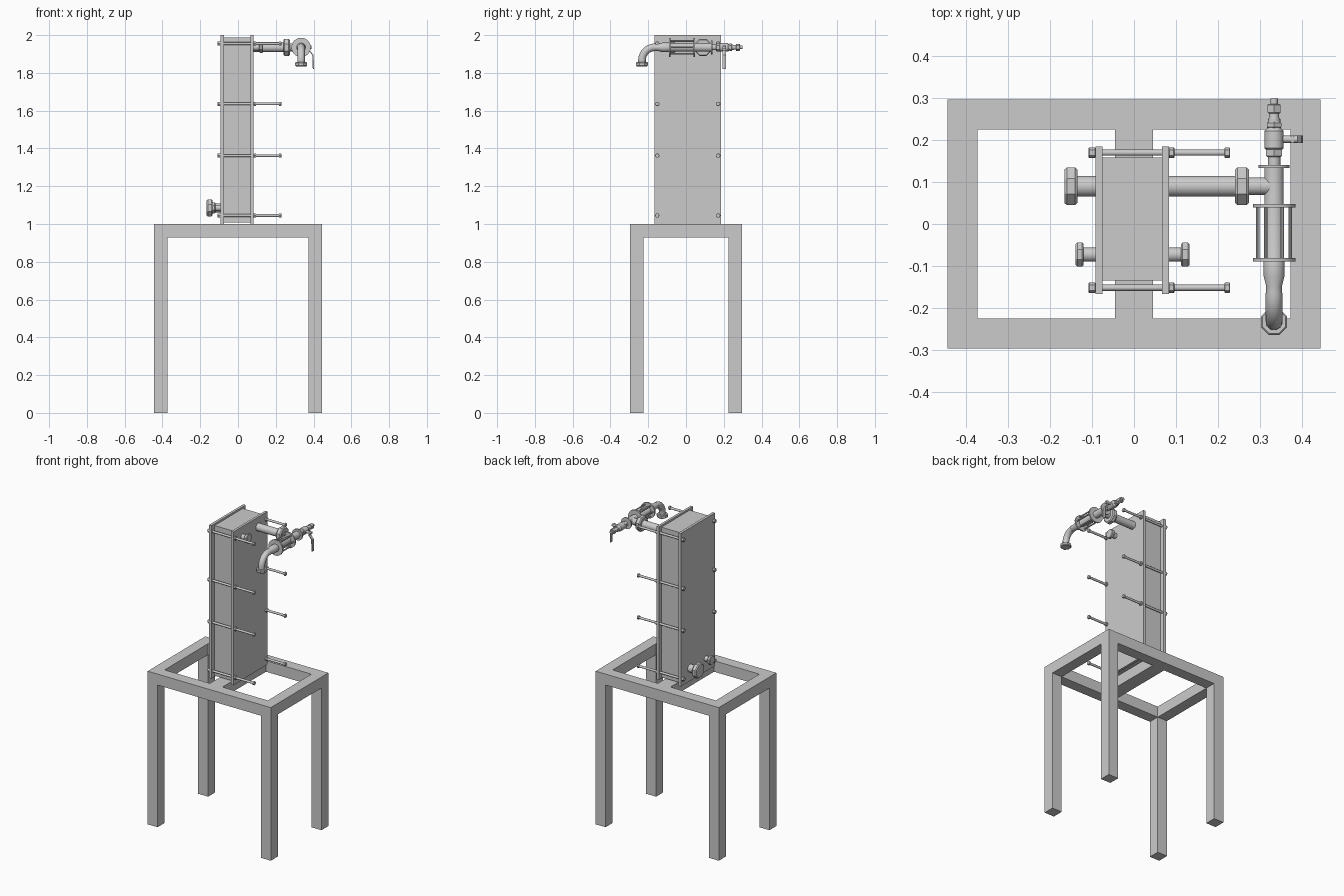
import bpy, bmesh, math
from mathutils import Vector, Matrix

if "Cube" in bpy.data.objects:
    bpy.data.objects.remove(bpy.data.objects["Cube"])

AXIS = {'X': Vector((1, 0, 0)), 'Y': Vector((0, 1, 0)), 'Z': Vector((0, 0, 1))}


def finish(name, bm, smooth=False):
    bmesh.ops.recalc_face_normals(bm, faces=bm.faces)
    me = bpy.data.meshes.new(name)
    bm.to_mesh(me)
    bm.free()
    ob = bpy.data.objects.new(name, me)
    bpy.context.collection.objects.link(ob)
    if smooth:
        bpy.ops.object.select_all(action='DESELECT')
        ob.select_set(True)
        bpy.context.view_layer.objects.active = ob
        bpy.ops.object.shade_smooth_by_angle(angle=math.radians(35))
    return ob


def add_box(bm, x0, x1, y0, y1, z0, z1):
    m = Matrix.Translation(((x0 + x1) / 2, (y0 + y1) / 2, (z0 + z1) / 2))
    bmesh.ops.create_cube(bm, size=1, matrix=m @ Matrix.Diagonal((x1 - x0, y1 - y0, z1 - z0, 1)))


def box(name, *b):
    bm = bmesh.new()
    add_box(bm, *b)
    return finish(name, bm)


def add_lathe(bm, axis, origin, profile, sides):
    """Closed turned shape: profile is (distance along axis, radius)."""
    rot = Vector((0, 0, 1)).rotation_difference(AXIS[axis]).to_matrix()
    rings = []
    for d, r in profile:
        ring = []
        for i in range(sides):
            a = 2 * math.pi * (i + 0.5) / sides
            ring.append(bm.verts.new(rot @ Vector((r * math.cos(a), r * math.sin(a), d)) + Vector(origin)))
        rings.append(ring)
    for a, b in zip(rings, rings[1:]):
        for i in range(sides):
            j = (i + 1) % sides
            bm.faces.new((a[i], a[j], b[j], b[i]))
    bm.faces.new(rings[0])
    bm.faces.new(rings[-1])


def lathe(name, axis, origin, profile, sides=24):
    bm = bmesh.new()
    add_lathe(bm, axis, origin, profile, sides)
    return finish(name, bm, sides > 8)


def nut(name, axis, origin, a, b, r, sides=8):
    c = min(0.12 * r, (b - a) / 4)
    return lathe(name, axis, origin, [(a, r - c), (a + c, r), (b - c, r), (b, r - c)], sides)


# Stand: mitred-looking top frame, cross beam and four legs
W, D, T = 0.445, 0.297, 0.072
for s, n in ((-1, 'left'), (1, 'right')):
    xs = sorted((s * W, s * (W - T)))
    box(f'side_rail_{n}', *xs, -D, D, 1 - T, 1)
    for t, m in ((-1, 'front'), (1, 'back')):
        ys = sorted((t * D, t * (D - T)))
        box(f'leg_{m}_{n}', *xs, *ys, 0, 1 - T)
for t, m in ((-1, 'front'), (1, 'back')):
    ys = sorted((t * D, t * (D - T)))
    box(f'{m}_rail', -W + T, W - T, *ys, 1 - T, 1)
box('cross_beam', -0.045, 0.045, -D + T, D - T, 1 - T, 1)

# Exchanger: plate pack between two end plates
box('plate_pack', -0.075, 0.067, -0.135, 0.158, 1.008, 1.988)
box('end_plate_left', -0.092, -0.075, -0.167, 0.185, 1, 2)
box('end_plate_right', 0.067, 0.083, -0.167, 0.185, 1, 2)

# Tie rods with nuts
for k, y in enumerate((-0.152, 0.17)):
    for i, z in enumerate((1.045, 1.362, 1.636, 1.955)):
        o = (0, y, z)
        lathe(f'tie_rod_{k}_{i}', 'X', o, [(-0.1, 0.0075), (0.22, 0.0075)], 12)
        for a, b in ((-0.108, -0.092), (0.083, 0.096), (0.216, 0.229)):
            nut(f'tie_nut_{k}_{i}', 'X', o, a, b, 0.0125, 6)

# Ports
PZ = 1.935
low, high = (0, 0.09, 1.085), (0, 0.09, PZ)
lathe('lower_port_pipe', 'X', low, [(-0.14, 0.025), (-0.09, 0.025)])
nut('lower_port_nut', 'X', low, -0.166, -0.135, 0.049)
lathe('upper_pipe', 'X', high, [(0.08, 0.025), (0.25, 0.025)])
nut('upper_pipe_nut', 'X', high, 0.241, 0.274, 0.049)
lathe('tee_branch', 'X', high, [(0.27, 0.021), (0.33, 0.021)])
lathe('small_port_pipe_left', 'X', (0, -0.073, 1.085), [(-0.125, 0.017), (-0.09, 0.017)])
nut('small_port_nut_left', 'X', (0, -0.073, 1.085), -0.139, -0.12, 0.031)
lathe('small_port_pipe_right', 'X', (0, -0.073, PZ), [(0.08, 0.017), (0.12, 0.017)])
nut('small_port_nut_right', 'X', (0, -0.073, PZ), 0.112, 0.132, 0.031)

# Main pipe run along y, narrowing towards the spout
PX = 0.334
run = (PX, 0, PZ)
lathe('main_pipe', 'Y', run, [(-0.17, 0.019), (-0.148, 0.019), (-0.125, 0.025), (-0.085, 0.025),
                              (-0.08, 0.023), (0.137, 0.023)])
lathe('end_flange', 'Y', run, [(0.133, 0.037), (0.141, 0.037)])
lathe('sight_flange_front', 'Y', run, [(-0.09, 0.051), (-0.081, 0.051)], 32)
lathe('sight_flange_back', 'Y', run, [(0.039, 0.051), (0.048, 0.051)], 32)
for i in range(6):
    a = math.radians(60 * i)
    o = (PX + 0.039 * math.cos(a), 0, PZ + 0.039 * math.sin(a))
    lathe(f'sight_rod_{i}', 'Y', o, [(-0.085, 0.0045), (0.043, 0.0045)], 10)

# Curved spout swept down to its nut
bm = bmesh.new()
R, n, rad, prev = 0.068, 24, 0.02, None
for k in range(14):
    a = math.pi / 2 * min(k, 12) / 12
    c = Vector((PX, -0.165 - R * math.sin(a), PZ - R + R * math.cos(a)))
    if k == 13:
        c.z = 1.85
    out = Vector((0, -math.sin(a), math.cos(a)))
    ring = []
    for j in range(n):
        t = 2 * math.pi * j / n
        ring.append(bm.verts.new(c + rad * (math.cos(t) * out + math.sin(t) * AXIS['X'])))
    if prev:
        for j in range(n):
            bm.faces.new((prev[j], prev[(j + 1) % n], ring[(j + 1) % n], ring[j]))
    else:
        bm.faces.new(ring)
    prev = ring
bm.faces.new(prev)
finish('spout', bm, True)
nut('spout_nut', 'Z', (PX, -0.233, 0), 1.835, 1.857, 0.034)

# Drain valve with stepped outlet
lathe('valve_inlet', 'Y', run, [(0.138, 0.015), (0.185, 0.015)])
nut('valve_inlet_nut', 'Y', run, 0.16, 0.18, 0.022, 6)
lathe('valve_body', 'Y', run, [(0.175, 0.017), (0.181, 0.023), (0.222, 0.023), (0.228, 0.017),
                               (0.238, 0.015), (0.25, 0.015)])
nut('valve_outlet_nut', 'Y', run, 0.229, 0.243, 0.02, 6)
lathe('valve_nozzle', 'Y', run, [(0.24, 0.016), (0.256, 0.012), (0.28, 0.012), (0.284, 0.009), (0.299, 0.009)])
nut('valve_nozzle_nut', 'Y', run, 0.264, 0.286, 0.018, 6)
lathe('valve_stem', 'X', (0, 0.202, PZ), [(0.345, 0.009), (0.39, 0.009)], 16)

# Bent lever handle
bm = bmesh.new()
path = [(0.377, 1.945), (0.377, 1.918), (0.396, 1.895), (0.399, 1.82)]
prev = None
for x, z in path:
    ring = [bm.verts.new((x + dx, 0.202 + dy, z)) for dx, dy in
            ((-0.003, -0.009), (0.004, -0.009), (0.004, 0.009), (-0.003, 0.009))]
    if prev:
        for j in range(4):
            bm.faces.new((prev[j], prev[(j + 1) % 4], ring[(j + 1) % 4], ring[j]))
    else:
        bm.faces.new(ring)
    prev = ring
bm.faces.new(prev)
finish('valve_lever', bm)
